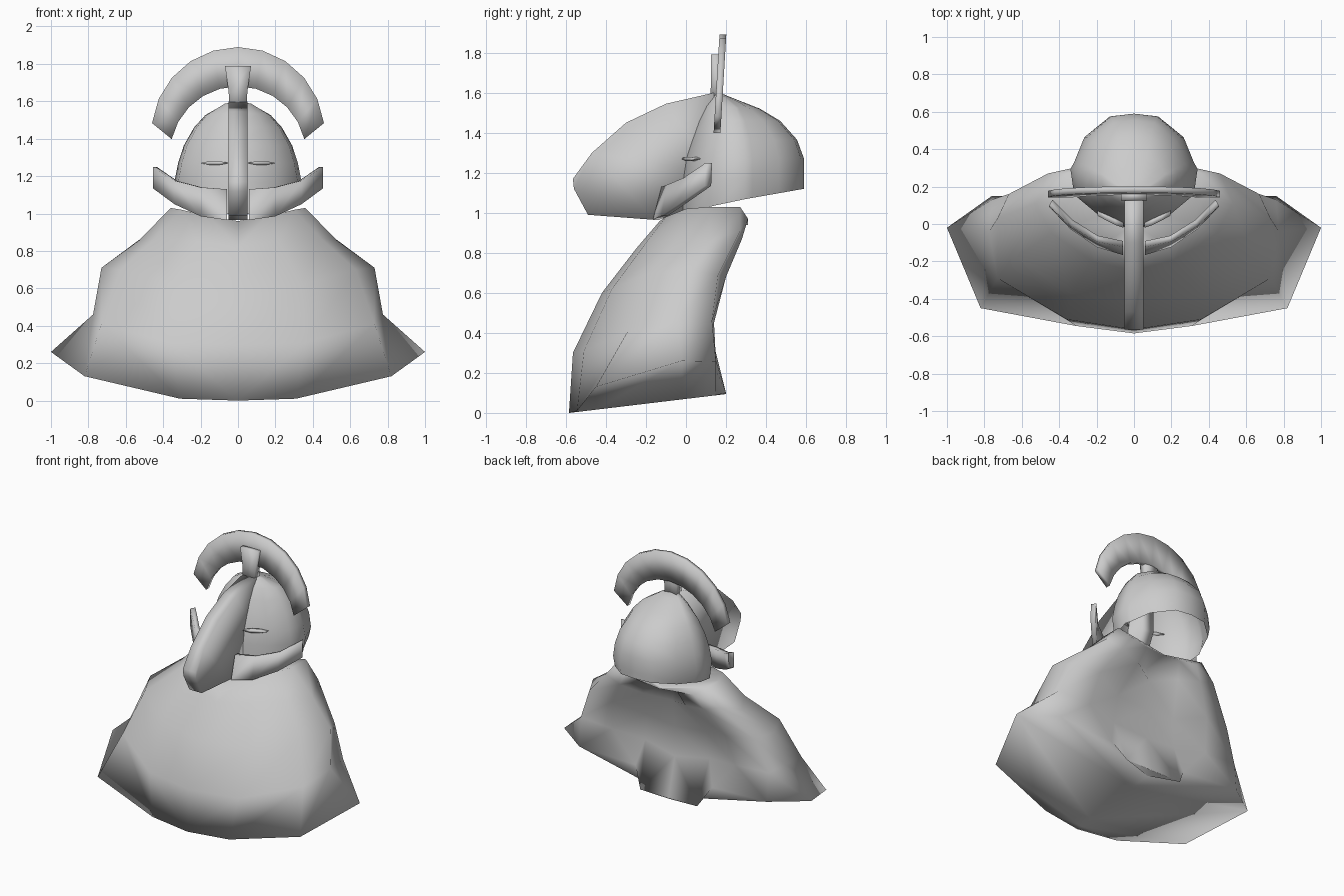
import bpy
import bmesh
from math import sin, cos, radians

cube = bpy.data.objects.get("Cube")
if cube:
    bpy.data.objects.remove(cube, do_unlink=True)

grey = bpy.data.materials.new("plain_grey")
grey.use_nodes = True
grey.diffuse_color = (0.6, 0.6, 0.6, 1)
shader = grey.node_tree.nodes["Principled BSDF"]
shader.inputs["Base Color"].default_value = grey.diffuse_color
shader.inputs["Roughness"].default_value = 0.7


def loft(name, rows, closed=False, caps=False, mirror=False, angle=100):
    """Skin a list of point rows, with optional caps and mirroring across x."""
    bm = bmesh.new()
    grid = [[bm.verts.new(point) for point in row] for row in rows]
    count = len(rows[0])
    for low, high in zip(grid, grid[1:]):
        for i in range(count if closed else count - 1):
            j = (i + 1) % count
            bm.faces.new((low[i], low[j], high[j], high[i]))
    if caps:
        bm.faces.new(grid[0][::-1])
        bm.faces.new(grid[-1])
    bmesh.ops.remove_doubles(bm, verts=bm.verts, dist=0.0005)
    bmesh.ops.recalc_face_normals(bm, faces=bm.faces)
    mesh = bpy.data.meshes.new(name)
    bm.to_mesh(mesh)
    bm.free()
    mesh.materials.append(grey)
    obj = bpy.data.objects.new(name, mesh)
    bpy.context.collection.objects.link(obj)
    bpy.ops.object.select_all(action="DESELECT")
    obj.select_set(True)
    bpy.context.view_layer.objects.active = obj
    bpy.ops.object.shade_smooth_by_angle(angle=radians(angle))
    if mirror:
        modifier = obj.modifiers.new("mirror", "MIRROR")
        modifier.use_axis[0] = True
        modifier.merge_threshold = 0.001
    return obj


# Mantle: each row runs from front centre round to back centre
mantle_rows = [
    # flared hem
    [(0, -.585, 0), (.31, -.545, .01), (.82, -.45, .13), (1, -.02, .26),
     (.76, .15, .255), (.31, .14, .235), (.23, .2, .1), (0, .2, .1)],
    # waist above the flare
    [(0, -.565, .3), (.36, -.51, .31), (.73, -.29, .41), (.775, -.04, .46),
     (.76, .13, .46), (.5, .14, .45), (.26, .1, .42), (0, .13, .38)],
    # chest
    [(0, -.42, .6), (.34, -.37, .62), (.63, -.18, .7), (.73, .03, .71),
     (.67, .16, .69), (.46, .2, .68), (.24, .12, .62), (0, .13, .6)],
    # shoulders
    [(0, -.25, .82), (.22, -.2, .85), (.44, -.05, .87), (.53, .11, .855),
     (.46, .27, .91), (.34, .28, .87), (.17, .25, .84), (0, .16, .8)],
    # collar
    [(0, -.13, .96), (.15, -.1, .98), (.3, 0, 1.02), (.36, .12, 1.03),
     (.36, .27, 1.03), (.28, .31, .97), (.14, .3, .95), (0, .13, .91)],
]
# Close the collar and the underside along the centre line
collar_seam = [(0, y, .94) for x, y, z in mantle_rows[-1]]
base_seam = [(0, y, .07 + .12 * y) for x, y, z in mantle_rows[0]]
loft("mantle", [base_seam] + mantle_rows + [collar_seam], mirror=True, angle=150)

# Helmet: flat mask in front and round bell behind, scaled to each level
section = [(0, -1), (.58, -.65), (.94, -.25), (1, .2),
           (.94, .3), (.78, .66), (.38, .96), (0, 1)]
# half width, front y, back y, front z, back z
levels = [(.32, -.04, .59, .99, 1.12), (.34, -.035, .59, 1.17, 1.17),
          (.32, -.02, .59, 1.27, 1.27), (.29, .01, .555, 1.36, 1.365),
          (.235, .045, .47, 1.46, 1.46), (.175, .08, .37, 1.535, 1.52),
          (.075, .13, .23, 1.595, 1.575), (0, .17, .17, 1.6, 1.6)]
helmet_rows = []
for width, front, back, z_front, z_back in levels:
    row = []
    middle = .22 if width > .1 else (front + back) / 2
    for u, v in section:
        depth = middle - front if v < 0 else back - middle
        z = z_front + (z_back - z_front) * (v + 1) / 2
        row.append((u * width, middle + v * depth, z))
    helmet_rows.append(row)
loft("helmet", helmet_rows, mirror=True, angle=65)

# Beak: deep flat fin running forward from the brow
outline = [(.14, 1.6), (-.1, 1.545), (-.3, 1.45), (-.47, 1.3), (-.565, 1.17),
           (-.56, 1.12), (-.49, .99), (-.16, .965), (.05, 1), (.14, 1.2)]
loft("beak_fin", [[(x, y, z) for y, z in outline] for x in (-.05, .05)],
     closed=True, caps=True)


def slab(x_half, y_front, y_back, z):
    """One rectangular section of an upright bar."""
    return [(-x_half, y_front, z), (x_half, y_front, z),
            (x_half, y_back, z), (-x_half, y_back, z)]


# Pin that holds the crest, widening upward
loft("crest_pin", [slab(.045, .12, .18, 1.55), slab(.05, .125, .18, 1.65),
                   slab(.07, .125, .17, 1.79)], closed=True, caps=True)

# Crest: crescent between two arcs, leaning slightly back as it rises
crest_rows = []
for step in range(-5, 6):
    t = step / 5
    outer, inner = radians(83 * t), radians(77 * t)
    xo, zo = .463 * sin(outer), 1.427 + .463 * cos(outer)
    xi, zi = .364 * sin(inner), 1.316 + .364 * cos(inner)
    yo, yi = .155 + .06 * (zo - 1.4), .155 + .06 * (zi - 1.4)
    crest_rows.append([(xo, yo - .017, zo), (xi, yi - .017, zi),
                       (xi, yi + .017, zi), (xo, yo + .017, zo)])
loft("crest", crest_rows, closed=True, caps=True)

# Jaw bands: curved blades sweeping out and back from the beak
band_path = [(.06, -.13, .965, 1.13), (.2, -.095, .985, 1.14),
             (.34, -.005, 1.05, 1.175), (.455, .11, 1.135, 1.25)]
band_rows = []
for x, y, low, high in band_path:
    lean = .022 * (.5 - x) / .45
    inset = .05 * (x - .06)
    band_rows.append([(x, y - lean - .014, low), (x, y + lean - .014, high),
                      (x - inset, y + lean + .018, high),
                      (x - inset, y - lean + .018, low)])
loft("jaw_bands", band_rows, closed=True, caps=True, mirror=True)

# Eye slits: narrow lids set on the mask
lid_rows = []
for x, y, half in [(.055, -.015, .002), (.1, 0, .01),
                   (.15, .025, .01), (.195, .05, .002)]:
    lid_rows.append([(x, y + .03, 1.27 - half), (x, y - .005, 1.27 - half),
                     (x, y - .005, 1.27 + half), (x, y + .03, 1.27 + half)])
loft("eye_slits", lid_rows, closed=True, caps=True, mirror=True)
